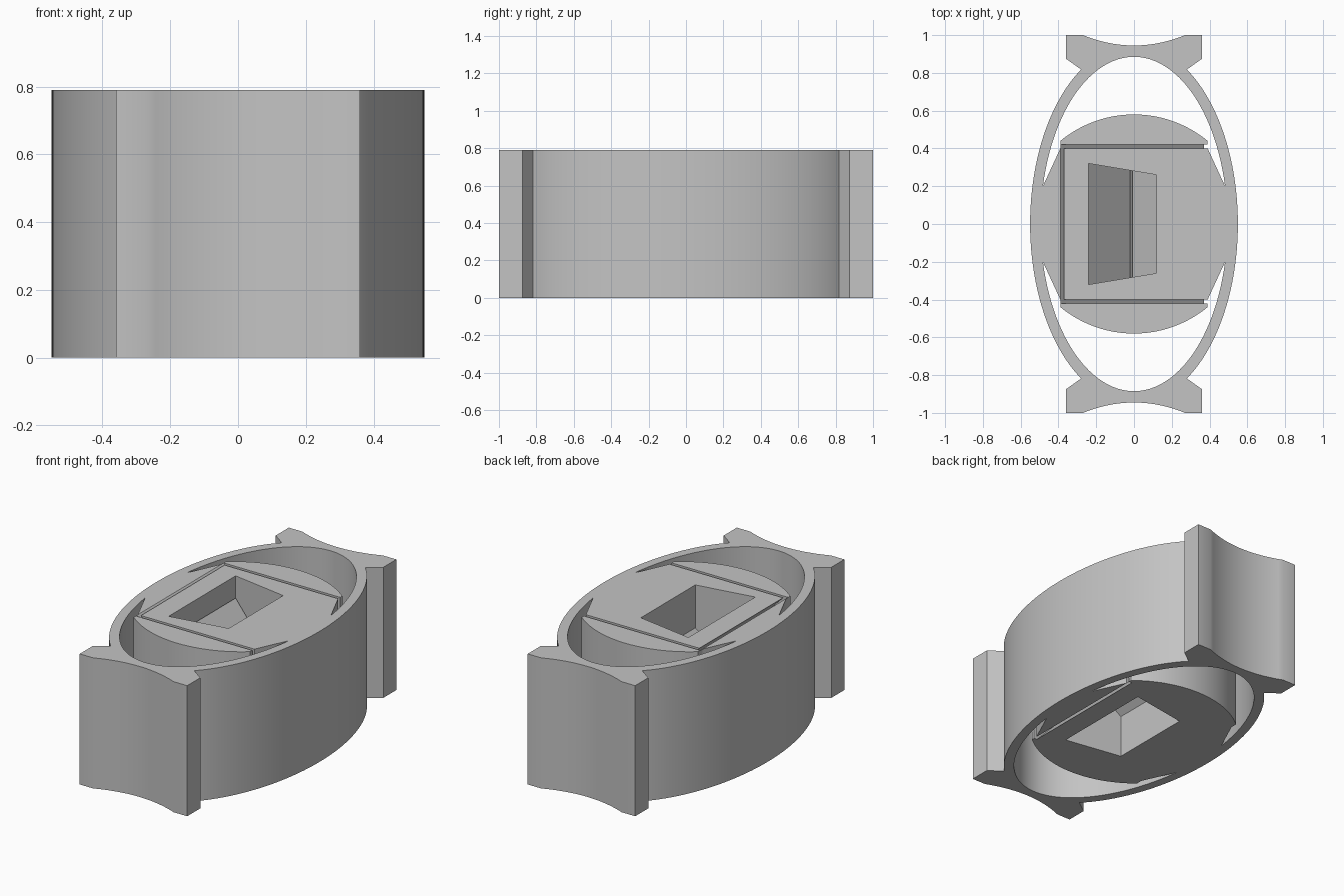
import bpy, bmesh, math

if "Cube" in bpy.data.objects:
    bpy.data.objects.remove(bpy.data.objects["Cube"], do_unlink=True)

H = 0.79          # overall height
HALF = 0.39       # half width of the middle block
GAP = 0.02        # slit width
SLOPE = H / (2 * HALF - GAP)


def prism(name, ring_a, ring_b):
    """Closed solid between two matching rings of points."""
    bm = bmesh.new()
    a = [bm.verts.new(p) for p in ring_a]
    b = [bm.verts.new(p) for p in ring_b]
    bm.faces.new(a)
    bm.faces.new(b)
    for i in range(len(a)):
        j = (i + 1) % len(a)
        bm.faces.new((a[i], a[j], b[j], b[i]))
    bmesh.ops.recalc_face_normals(bm, faces=bm.faces)
    mesh = bpy.data.meshes.new(name)
    bm.to_mesh(mesh)
    bm.free()
    obj = bpy.data.objects.new(name, mesh)
    bpy.context.collection.objects.link(obj)
    return obj


def upright(name, pts, z0, z1):
    return prism(name, [(x, y, z0) for x, y in pts], [(x, y, z1) for x, y in pts])


def sideways(name, pts, y0, y1):
    """Extrude an xz profile along y; y0 and y1 are functions of x."""
    return prism(name, [(x, y0(x), z) for x, z in pts], [(x, y1(x), z) for x, z in pts])


def ellipse(a, b, t0, t1, n):
    return [(a * math.cos(t0 + (t1 - t0) * i / n), b * math.sin(t0 + (t1 - t0) * i / n))
            for i in range(n + 1)]


def flip(pts, sx, sy):
    return [(x * sx, y * sy) for x, y in pts]


# Outer outline: elliptical wall with a flared, hollowed foot at both ends
quarter = ellipse(0.55, 0.95, 0, math.acos(0.28 / 0.55), 32)
quarter += [(0.36, 0.875), (0.36, 1.0)]
quarter += [(0.27 * k / 10, 0.945 + 0.055 * (k / 10) ** 2) for k in range(10, -1, -1)]
half = quarter + flip(quarter, -1, 1)[-2::-1]
outline = half + flip(half, 1, -1)[-2:0:-1]
body = upright("oval_housing", outline, 0, H)

# Open space between the wall and the rounded middle block
start = math.asin(0.2 / 0.885)
void = ellipse(0.495, 0.885, start, math.pi - start, 64)
radius = (HALF ** 2 + 0.14 ** 2) / (2 * 0.14)
sweep = math.asin(HALF / radius)
cap = [(radius * math.sin(t), 0.58 - radius + radius * math.cos(t))
       for t in (-sweep + 2 * sweep * i / 24 for i in range(25))]
void += [(-HALF, 0.40)] + cap + [(HALF, 0.40)]
cutters = [upright("void_cutter", flip(void, 1, s), -0.1, H + 0.1) for s in (1, -1)]


# Diagonal slit parting the upper wedge from the lower wedge
def diagonal(z, shift):
    return (shift + (H / 2 - z) / SLOPE, z)


low, high = -0.05, H + 0.05
slit = [diagonal(high, -GAP / 2), diagonal(high, GAP / 2),
        diagonal(low, GAP / 2), diagonal(low, -GAP / 2)]
cutters.append(sideways("slit_cutter", slit, lambda x: -0.42, lambda x: 0.42))

# Narrow gaps on both sides of the upper wedge
side = [diagonal(high, 0), (0.42, high), (0.42, low), diagonal(low, 0)]
for s in (1, -1):
    cutters.append(sideways("gap_cutter", side, lambda x: s * 0.40, lambda x: s * 0.42))

# Tapered pockets: one from the top, its half-turn twin from below
pocket = [(-0.24, high), (0.12, high), (0.12, 0.53), (-0.02, 0.40),
          (-0.02, H / 2 + 0.02 * SLOPE), (-0.24, H / 2 + 0.24 * SLOPE)]
for s in (1, -1):
    pts = [(s * x, H / 2 + s * (z - H / 2)) for x, z in pocket]
    cutters.append(sideways("pocket_cutter", pts,
                            lambda x: -(0.28 - s * x / 6), lambda x: 0.28 - s * x / 6))

# Cut everything out, keep the result and drop the cutters
for c in cutters:
    c.hide_render = True
    mod = body.modifiers.new("cut", 'BOOLEAN')
    mod.operation = 'DIFFERENCE'
    mod.solver = 'EXACT'
    mod.object = c
bpy.context.view_layer.update()
graph = bpy.context.evaluated_depsgraph_get()
result = bpy.data.meshes.new_from_object(body.evaluated_get(graph))
body.modifiers.clear()
body.data = result
for c in cutters:
    bpy.data.objects.remove(c, do_unlink=True)

# Single grey colour
grey = bpy.data.materials.new("plain_grey")
grey.use_nodes = True
colour = (0.55, 0.55, 0.55, 1)
grey.diffuse_color = colour
grey.node_tree.nodes["Principled BSDF"].inputs["Base Color"].default_value = colour
body.data.materials.clear()
body.data.materials.append(grey)

# Smooth curved walls, sharp edges kept
bpy.ops.object.select_all(action='DESELECT')
body.select_set(True)
bpy.context.view_layer.objects.active = body
bpy.ops.object.shade_smooth_by_angle(angle=math.radians(25))
